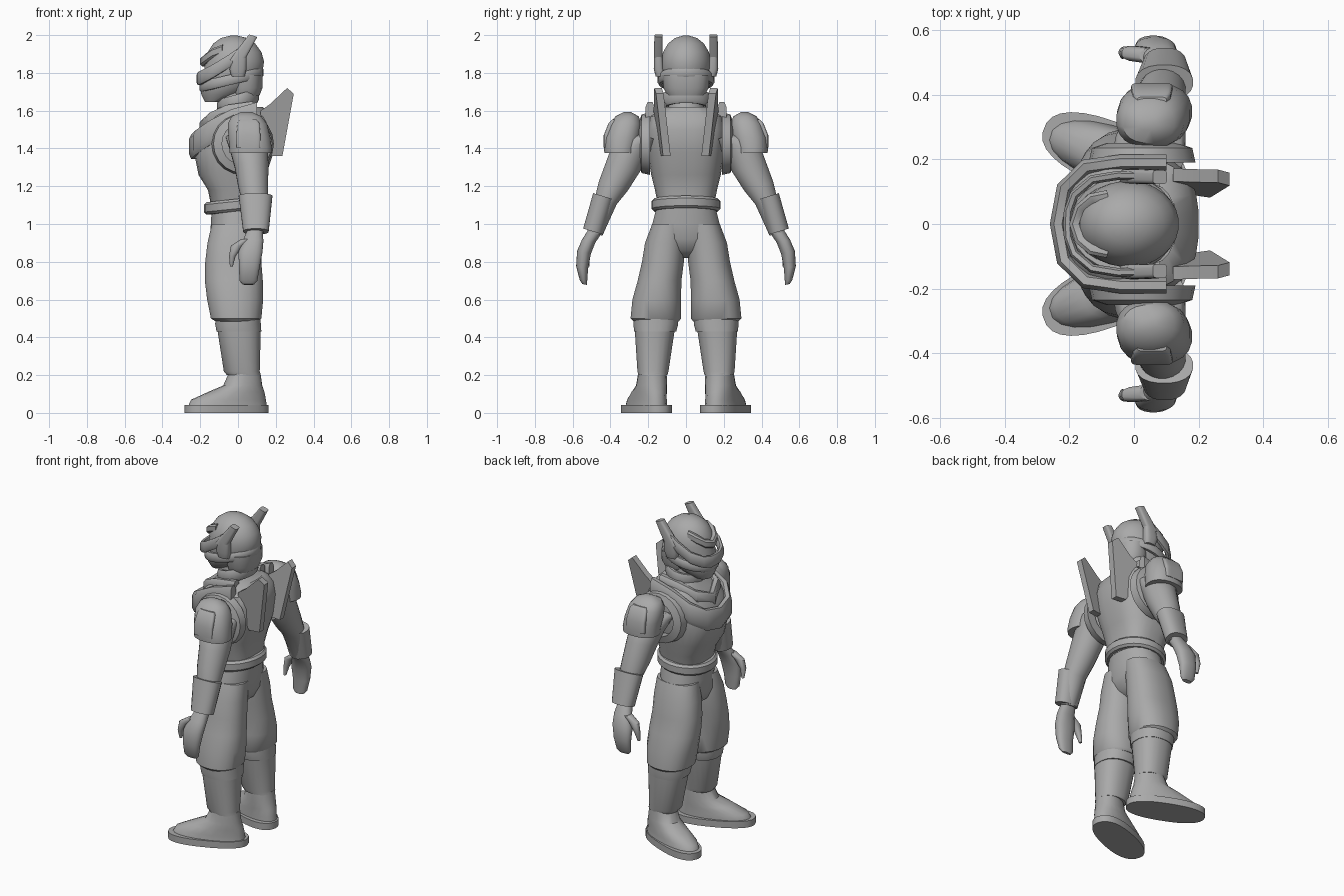
import bpy, bmesh, math
from mathutils import Vector

grey = bpy.data.materials.new("plain grey")
grey.diffuse_color = (0.4, 0.4, 0.4, 1)


def finish(name, bm, mirror=False, angle=40):
    bmesh.ops.recalc_face_normals(bm, faces=bm.faces)
    me = bpy.data.meshes.new(name)
    bm.to_mesh(me)
    bm.free()
    ob = bpy.data.objects.new(name, me)
    bpy.context.collection.objects.link(ob)
    me.materials.append(grey)
    bpy.ops.object.select_all(action='DESELECT')
    ob.select_set(True)
    bpy.context.view_layer.objects.active = ob
    bpy.ops.object.shade_smooth_by_angle(angle=math.radians(angle))
    if mirror:
        m = ob.modifiers.new("other side", 'MIRROR')
        m.use_axis = (False, True, False)
    return ob


def skin(bm, loops, closed=False):
    n = len(loops[0])
    pairs = list(zip(loops, loops[1:])) + ([(loops[-1], loops[0])] if closed else [])
    for a, b in pairs:
        for i in range(n):
            j = (i + 1) % n
            bm.faces.new((a[i], a[j], b[j], b[i]))
    if not closed:
        bm.faces.new(loops[0])
        bm.faces.new(loops[-1])


def loft(name, rings, mirror=False, power=2.0, sx=0.0, sy=0.0, rot=0.0, seg=20, angle=40):
    """Rings are (x, y, z, rx, ry); sx and sy tilt the rings, rot turns them."""
    bm, loops = bmesh.new(), []
    c, s = math.cos(math.radians(rot)), math.sin(math.radians(rot))
    for x, y, z, rx, ry in rings:
        loop = []
        for k in range(seg):
            t = 2 * math.pi * (k + 0.5) / seg
            ct, st = math.cos(t), math.sin(t)
            u = rx * math.copysign(abs(ct) ** (2 / power), ct)
            v = ry * math.copysign(abs(st) ** (2 / power), st)
            dx, dy = u * c - v * s, u * s + v * c
            loop.append(bm.verts.new((x + dx, y + dy, z + sx * dx + sy * dy)))
        loops.append(loop)
    skin(bm, loops)
    return finish(name, bm, mirror, angle)


def band(name, pts, height, thick, closed=False, mirror=False):
    """Bevelled strap along a path, upright in z."""
    bm, loops = bmesh.new(), []
    prof = [(-1, -.6), (-1, .6), (-.5, 1), (.5, 1), (1, .6), (1, -.6), (.5, -1), (-.5, -1)]
    n = len(pts)
    for i, p in enumerate(pts):
        a = pts[i - 1] if closed or i else p
        b = pts[(i + 1) % n] if closed or i < n - 1 else p
        d = Vector((b[0] - a[0], b[1] - a[1], 0)).normalized()
        side = Vector((d.y, -d.x, 0))
        loops.append([bm.verts.new(Vector(p) + side * (u * thick / 2) + Vector((0, 0, w * height / 2)))
                      for u, w in prof])
    skin(bm, loops, closed)
    return finish(name, bm, mirror)


def oval(x, z, rx, ry, slope, seg=24):
    return [(x + rx * math.cos(t), ry * math.sin(t), z + slope * rx * math.cos(t))
            for t in (2 * math.pi * k / seg for k in range(seg))]


def both_sides(half):
    """Complete a half path ending on the centre line."""
    return half + [(x, -y, z) for x, y, z in reversed(half[:-1])]


# Feet, turned outwards
loft("sole", [(-.06, .21, 0, .235, .1), (-.06, .21, .042, .235, .1)], True, 2.4, rot=-22, seg=28)
loft("boot", [(-.055, .21, .04, .215, .088), (-.05, .207, .07, .205, .085), (-.01, .195, .11, .155, .082),
              (.025, .182, .145, .105, .078), (.035, .178, .21, .085, .073)], True, 2.2, rot=-18)

# Lower legs
loft("shin_guard", [(.03, .175, .2, .09, .078), (.02, .175, .22, .096, .083), (.005, .165, .45, .117, .108)], True, 2.3)
loft("boot_cuff", [(.005, .163, .43, .12, .112), (0, .16, .47, .122, .12), (0, .16, .51, .12, .12)], True, 2.3)

# Baggy trousers
loft("trouser_leg", [(-.005, .158, .485, .115, .122), (-.01, .16, .50, .135, .135), (-.015, .155, .6, .15, .13),
                     (-.022, .14, .7, .155, .117), (-.025, .122, .8, .15, .112), (-.02, .11, .9, .143, .108),
                     (-.01, .09, 1.0, .13, .09)], True, 2.3)
loft("hips", [(-.02, 0, .82, .05, .07), (-.02, 0, .86, .11, .14), (-.017, 0, .92, .135, .195),
              (-.01, 0, 1.0, .135, .18), (-.005, 0, 1.1, .135, .155)], power=2.2)
band("belt", oval(-.01, 1.1, .145, .158, .12), .065, .05, True)

# Trunk
loft("torso", [(-.005, 0, 1.08, .135, .145), (-.015, 0, 1.18, .145, .165), (-.03, 0, 1.26, .18, .185),
               (-.022, 0, 1.38, .212, .205), (0, 0, 1.5, .2, .215), (.02, 0, 1.57, .16, .2),
               (.015, 0, 1.62, .115, .13)], power=2.7, seg=28)
band("chest_yoke", both_sides([(.1, .19, 1.58), (-.04, .19, 1.54), (-.15, .175, 1.48),
                               (-.215, .11, 1.43), (-.235, 0, 1.41)]), .13, .05)
band("inner_lapel", both_sides([(.08, .13, 1.61), (-.06, .13, 1.59), (-.14, .1, 1.55), (-.18, 0, 1.51)]), .08, .05)
loft("neck", [(-.01, 0, 1.56, .1, .1), (-.03, 0, 1.7, .08, .085)])
band("collar", oval(0, 1.65, .095, .115, .3), .075, .03, True)

# Arm hole trim, a ring standing upright beside the chest
bm = bmesh.new()
loops = []
for k in range(20):
    t = 2 * math.pi * k / 20
    loops.append([bm.verts.new((.025 + r * math.cos(t), y, 1.425 + r * math.sin(t)))
                  for r, y in ((.11, .19), (.165, .19), (.155, .235), (.11, .25))])
skin(bm, loops, True)
finish("arm_hole_trim", bm, True)

# Arms
loft("arm", [(.045, .2, 1.46, .11, .06), (.05, .25, 1.44, .11, .09), (.06, .3, 1.38, .1, .095),
             (.072, .335, 1.3, .09, .09), (.08, .385, 1.2, .08, .078), (.09, .425, 1.12, .07, .058),
             (.09, .482, .95, .045, .04)], True, sy=.3)
loft("gauntlet", [(.093, .437, 1.147, .09, .055), (.095, .492, .96, .068, .053)], True, 2.3, sy=.3)
loft("shoulder_pad", [(.067, .347, 1.375, .113, .086), (.067, .347, 1.4, .113, .088), (.06, .335, 1.46, .112, .095),
                      (.05, .32, 1.53, .105, .085), (.045, .312, 1.57, .08, .062), (.045, .31, 1.592, .03, .02)],
     True, 2.3)
loft("pad_panel", [(.055, .42, 1.405, .062, .016), (.055, .418, 1.47, .064, .018), (.055, .392, 1.535, .058, .018),
                   (.055, .378, 1.552, .045, .015)], True, 5)

# Hands
loft("hand", [(.09, .475, .97, .04, .038), (.08, .515, .91, .055, .036), (.066, .54, .85, .064, .037),
              (.06, .55, .77, .055, .032), (.055, .543, .7, .048, .02), (.055, .537, .68, .03, .012)], True, 2.3, sy=.2)
loft("thumb", [(.05, .52, .92, .035, .025), (-.005, .527, .885, .034, .024), (-.03, .53, .83, .018, .018),
               (-.035, .52, .775, .008, .01)], True, seg=12)

# Back fins, leaning towards the middle at the bottom
bm = bmesh.new()
outline = [(.12, 1.6), (.17, 1.635), (.26, 1.72), (.295, 1.69), (.235, 1.36), (.17, 1.36), (.12, 1.45)]
loops = []
for side in (-.02, .02):
    loops.append([bm.verts.new((x, .148 + (z - 1.72) * .14 - (x - .26) * .15 + side, z)) for x, z in outline])
skin(bm, loops)
finish("back_fin", bm, True, 20)

# Helmeted head
loft("head", [(-.125, 0, 1.645, .05, .055), (-.085, 0, 1.685, .11, .095), (-.055, 0, 1.73, .145, .118),
              (-.025, 0, 1.8, .155, .132), (-.018, 0, 1.86, .157, .133), (-.018, 0, 1.91, .143, .122),
              (-.02, 0, 1.955, .112, .096), (-.022, 0, 1.985, .068, .058), (-.022, 0, 1.997, .02, .017)], seg=28)
band("helmet_rim", oval(-.035, 1.765, .155, .135, .24), .055, .03, True)
loft("nape_guard", [(.04, 0, 1.68, .075, .1), (.045, 0, 1.72, .085, .12), (.045, 0, 1.79, .085, .125)], power=2.3)
band("visor_strap", both_sides([(.05, .148, 1.93), (-.05, .15, 1.86), (-.13, .137, 1.81), (-.185, .09, 1.78),
                                (-.203, .04, 1.77), (-.205, 0, 1.77)]), .07, .028)
band("brow_crest", both_sides([(-.08, .085, 1.925), (-.13, .075, 1.905), (-.165, .045, 1.875), (-.18, 0, 1.86)]), .05, .04)
loft("antenna", [(-.01, .147, 1.86, .035, .022), (.03, .147, 1.92, .03, .023), (.08, .145, 1.997, .022, .022)],
     True, 4, sx=-.3, seg=16)
loft("ear_cover", [(.0, .13, 1.78, .035, .03), (.0, .145, 1.82, .045, .026), (.01, .147, 1.9, .035, .022)], True, 3)
